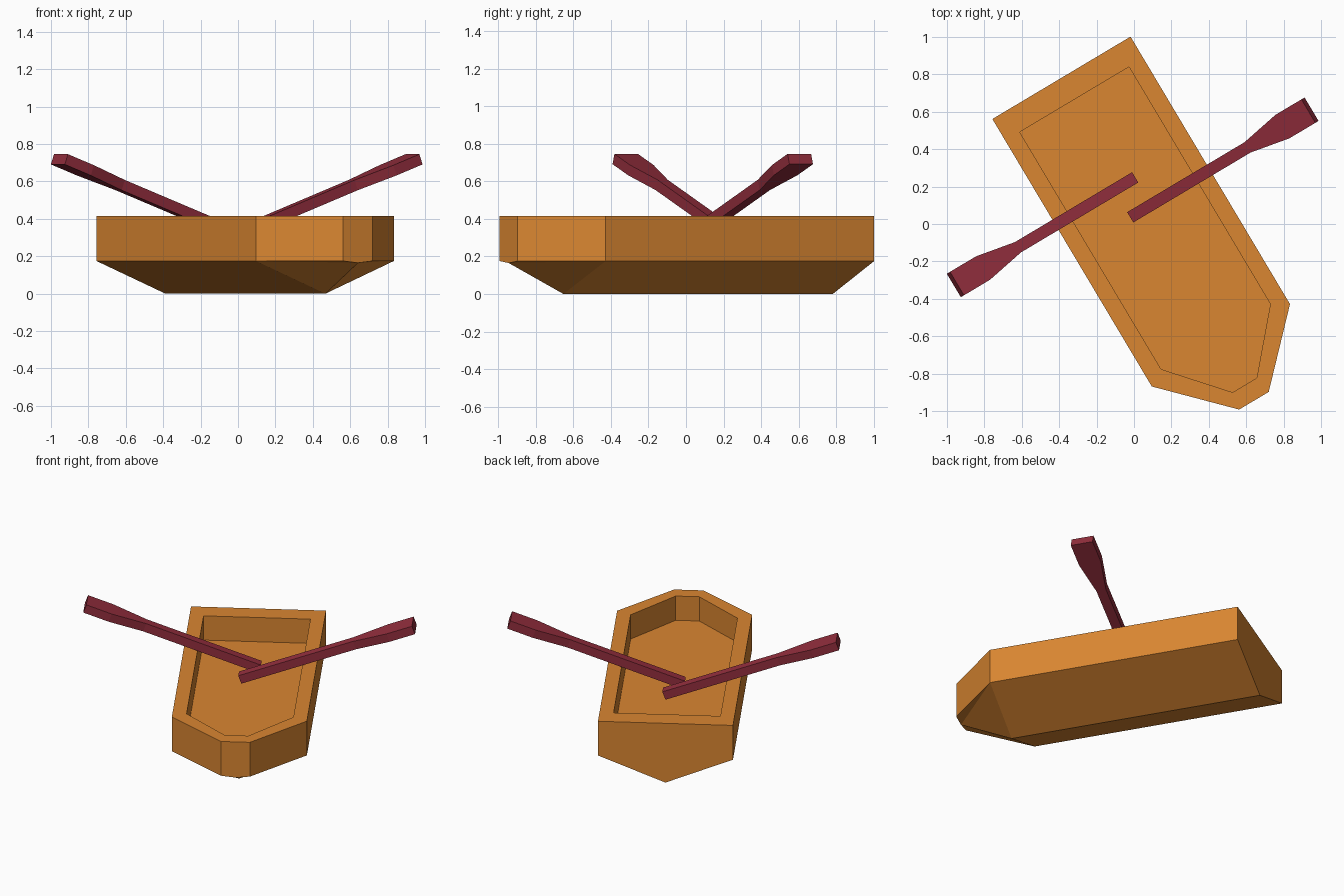
import bpy, bmesh, math
from mathutils import Matrix, Vector

if "Cube" in bpy.data.objects:
    bpy.data.objects.remove(bpy.data.objects["Cube"])


def material(name, color):
    m = bpy.data.materials.new(name)
    m.diffuse_color = (*color, 1)
    m.use_nodes = True
    m.node_tree.nodes["Principled BSDF"].inputs["Base Color"].default_value = m.diffuse_color
    return m


wood = material("orange wood", (0.70, 0.24, 0.031))
red = material("dark red wood", (0.29, 0.027, 0.046))

# The boat is modelled along y (bow at -y), then turned about z
TURN = Matrix.Rotation(math.radians(30.8), 4, 'Z')
MID = 0.067


def finish(bm, name, mat, matrix):
    bmesh.ops.recalc_face_normals(bm, faces=bm.faces)
    mesh = bpy.data.meshes.new(name)
    bm.transform(matrix)
    bm.to_mesh(mesh)
    bm.free()
    mesh.materials.append(mat)
    obj = bpy.data.objects.new(name, mesh)
    bpy.context.collection.objects.link(obj)
    return obj


def ring(bm, half, z):
    """Closed outline from (half width, y) pairs, mirrored in x."""
    pts = [(w, y) for w, y in half] + [(-w, y) for w, y in reversed(half)]
    return [bm.verts.new((x, y, z)) for x, y in pts]


def bridge(bm, a, b, skip=()):
    n = len(a)
    for i in range(n):
        if i not in skip:
            j = (i + 1) % n
            bm.faces.new((a[i], a[j], b[j], b[i]))


# Hull: sides, rim, well and V-shaped bottom
outer = [(0.43, 0.87), (0.43, -0.795), (0.092, -1.14)]
inner = [(0.34, 0.735), (0.34, -0.741), (0.075, -1.043)]
bm = bmesh.new()
low = ring(bm, outer, 0.175)
top = ring(bm, outer, 0.415)
rim = ring(bm, inner, 0.415)
floor = ring(bm, inner, 0.245)
bridge(bm, low, top, skip=(2, 5))
bridge(bm, top, rim)
bridge(bm, rim, floor)
bm.faces.new(floor)
keel_stern = bm.verts.new((0, 0.87, 0))
keel_bow = bm.verts.new((0, -0.80, 0))
stem = bm.verts.new((0, -1.14, 0.165))
bm.faces.new((low[2], stem, low[3], top[3], top[2]))        # bow plate
bm.faces.new((low[5], keel_stern, low[0], top[0], top[5]))  # transom
for stern, shoulder, bow in (low[:3], low[:2:-1]):
    bm.faces.new((stern, shoulder, keel_bow, keel_stern))
    bm.faces.new((shoulder, stem, keel_bow))
    bm.faces.new((shoulder, bow, stem))
finish(bm, "hull", wood, TURN @ Matrix.Translation((MID, 0, 0)))


# Oars: square shaft widening to a blade, tilted upwards
def oar(name, spin):
    bm = bmesh.new()
    prev = None
    for t, w in ((0, 0.032), (0.777, 0.032), (1.008, 0.073), (1.18, 0.073)):
        cur = [bm.verts.new((t, y, z)) for y, z in
               ((-w, 0), (w, 0), (w, -0.058), (-w, -0.058))]
        if prev:
            bridge(bm, prev, cur)
        else:
            bm.faces.new(cur)
        prev = cur
    bm.faces.new(prev)
    place = (TURN @ Matrix.Translation((MID, 0.126, 0))
             @ Matrix.Rotation(spin, 4, 'Z')
             @ Matrix.Translation((-0.066, -0.085, 0.342))
             @ Matrix.Rotation(math.radians(-20), 4, 'Y'))
    finish(bm, name, red, place)


oar("right_oar", 0)
oar("left_oar", math.pi)
